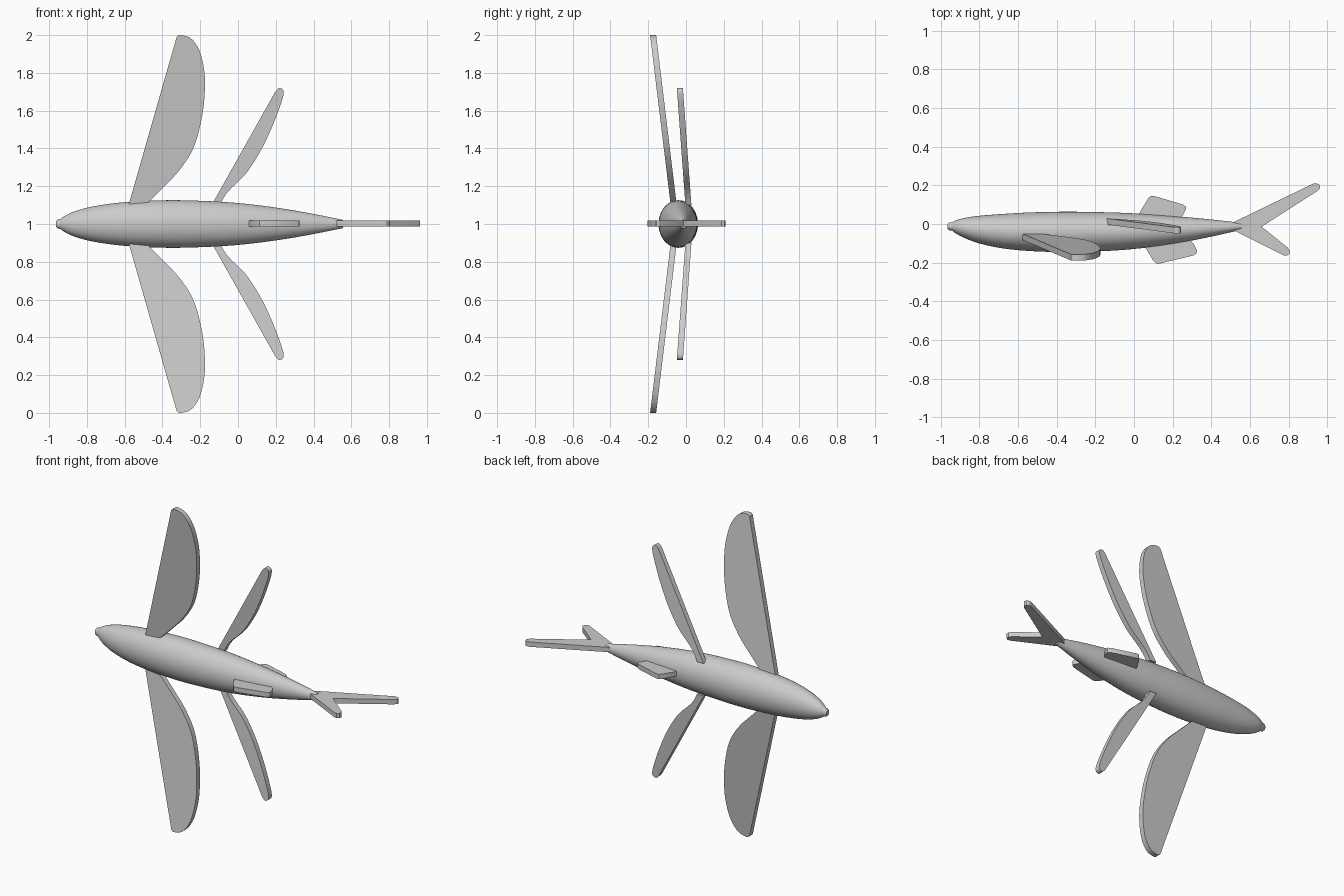
import bpy, bmesh, math
from mathutils import Vector

if "Cube" in bpy.data.objects:
    bpy.data.objects.remove(bpy.data.objects["Cube"])


def spline(pts, steps=5):
    """Smooth curve through control points (Catmull-Rom)."""
    p = [Vector(q) for q in pts]
    p = [2 * p[0] - p[1]] + p + [2 * p[-1] - p[-2]]
    out = []
    for i in range(1, len(p) - 2):
        a, b, c, d = p[i - 1:i + 3]
        for s in range(steps):
            t = s / steps
            out.append(0.5 * (2 * b + (c - a) * t + (2 * a - 5 * b + 4 * c - d) * t * t
                              + (3 * b - a - 3 * c + d) * t ** 3))
    return out + [p[-2]]


def finish(name, bm, angle):
    bmesh.ops.recalc_face_normals(bm, faces=bm.faces[:])
    me = bpy.data.meshes.new(name)
    bm.to_mesh(me)
    bm.free()
    ob = bpy.data.objects.new(name, me)
    ob.location.z = 1
    bpy.context.collection.objects.link(ob)
    bpy.ops.object.select_all(action='DESELECT')
    ob.select_set(True)
    bpy.context.view_layer.objects.active = ob
    bpy.ops.object.shade_smooth_by_angle(angle=math.radians(angle))
    return ob


def plate(name, outline, place, offset):
    """Flat fin: outline placed in space, with thickness along offset."""
    bm = bmesh.new()
    base = [Vector(place(*p)) for p in outline]
    lo = [bm.verts.new(v - offset) for v in base]
    hi = [bm.verts.new(v + offset) for v in base]
    bm.faces.new(lo)
    bm.faces.new(hi[::-1])
    n = len(lo)
    for i in range(n):
        j = (i + 1) % n
        bm.faces.new((lo[i], lo[j], hi[j], hi[i]))
    return finish(name, bm, 30)


# Body: oval rings along x (x, half height, centre y)
profile = spline([(-0.94, 0.026, -0.013), (-0.92, 0.041, -0.015), (-0.88, 0.061, -0.02),
                  (-0.8, 0.086, -0.029), (-0.68, 0.107, -0.037), (-0.54, 0.12, -0.04),
                  (-0.36, 0.126, -0.041), (-0.18, 0.122, -0.04), (0, 0.111, -0.037),
                  (0.2, 0.087, -0.031), (0.38, 0.057, -0.022), (0.555, 0.022, -0.012)])
# Blunt mouth at the nose
rings = [(-0.963, 0.016, -0.013), (-0.955, 0.024, -0.013)] + [tuple(v) for v in profile]
bm = bmesh.new()
N = 48
loops = []
for x, r, y in rings:
    ry = r * 0.83
    loops.append([bm.verts.new((x, y + ry * math.cos(2 * math.pi * k / N),
                                r * math.sin(2 * math.pi * k / N))) for k in range(N)])
for a, b in zip(loops, loops[1:]):
    for k in range(N):
        bm.faces.new((a[k], a[(k + 1) % N], b[(k + 1) % N], b[k]))
bm.faces.new(loops[0])
bm.faces.new(loops[-1])
finish("body", bm, 35)

# Paired fins: straight leading edge, curved trailing edge, mirrored in z
wing = [(-0.578, 0.105)] + spline(
    [(-0.325, 0.99), (-0.305, 1.0), (-0.25, 0.983), (-0.205, 0.92), (-0.18, 0.82),
     (-0.175, 0.72), (-0.19, 0.57), (-0.235, 0.405), (-0.31, 0.285), (-0.4, 0.19),
     (-0.475, 0.115)])
pelvic = [(-0.14, 0.1)] + spline(
    [(0.2, 0.705), (0.22, 0.72), (0.242, 0.7), (0.225, 0.63), (0.17, 0.49),
     (0.11, 0.37), (0.04, 0.265), (-0.04, 0.185), (-0.075, 0.14), (-0.095, 0.1)])
for name, outline, y0, slope in (("pectoral_fins", wing, -0.053, -0.121),
                                 ("pelvic_fins", pelvic, 0.02, -0.073)):
    ob = plate(name, outline, lambda x, z: (x, y0 + slope * z, z), Vector((0, 0.016, 0)))
    m = ob.modifiers.new("Mirror", 'MIRROR')
    m.use_axis = (False, False, True)

# Single fins lying in the body's middle plane
middle = {
    "dorsal_fin": [(0.02, 0.03), (0.035, 0.07), (0.075, 0.135), (0.085, 0.144), (0.1, 0.146),
                   (0.255, 0.1), (0.268, 0.09), (0.268, 0.075), (0.25, 0.04), (0.23, 0.02)],
    "anal_fin": [(0.05, -0.09), (0.06, -0.125), (0.1, -0.19), (0.113, -0.203), (0.13, -0.205),
                 (0.31, -0.162), (0.324, -0.15), (0.325, -0.135), (0.31, -0.105), (0.28, -0.07)],
    "tail_fin": [(0.52, 0.012), (0.925, 0.208), (0.945, 0.21), (0.958, 0.203), (0.963, 0.188),
                 (0.95, 0.172), (0.66, -0.014), (0.795, -0.122), (0.805, -0.138),
                 (0.803, -0.155), (0.79, -0.164), (0.775, -0.162), (0.52, -0.035)],
}
for name, outline in middle.items():
    plate(name, outline, lambda x, y: (x, y, 0.003), Vector((0, 0, 0.015)))
